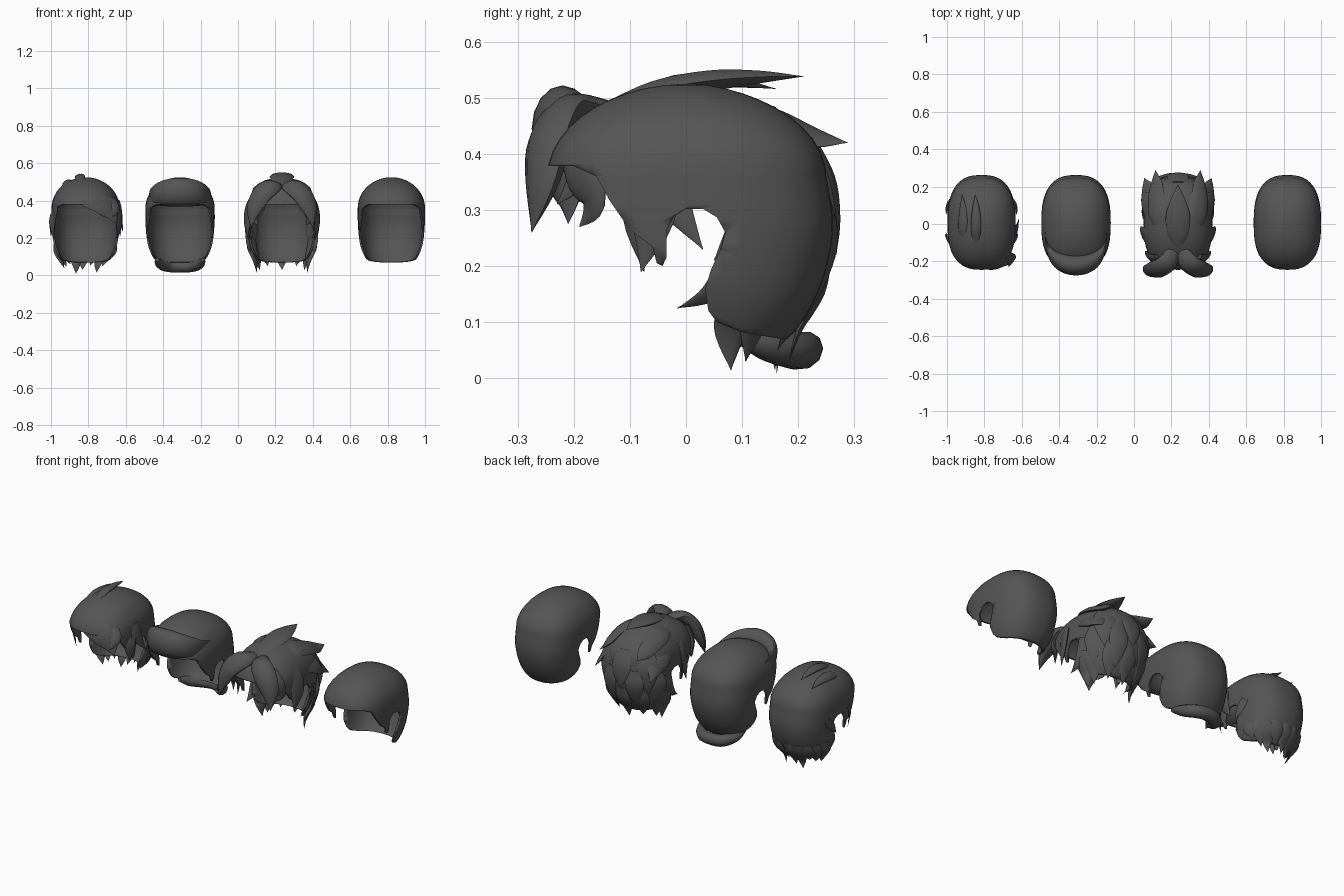
import bpy, bmesh, math
from mathutils import Vector

if "Cube" in bpy.data.objects:
    bpy.data.objects.remove(bpy.data.objects["Cube"])

dark = bpy.data.materials.new("dark_hair")
dark.diffuse_color = (.09, .09, .09, 1)
dark.use_nodes = True
dark.node_tree.nodes["Principled BSDF"].inputs["Base Color"].default_value = dark.diffuse_color


def spline(pts, steps):
    # Catmull-Rom interpolation of tuples of any length
    out = []
    for i in range(len(pts) - 1):
        a, b, c, d = pts[max(i - 1, 0)], pts[i], pts[i + 1], pts[min(i + 2, len(pts) - 1)]
        for k in range(steps):
            t = k / steps
            out.append(tuple(0.5 * (2 * q + (r - p) * t + (2 * p - 5 * q + 4 * r - s) * t * t
                                    + (3 * q - p - 3 * r + s) * t ** 3)
                             for p, q, r, s in zip(a, b, c, d)))
    out.append(tuple(pts[-1]))
    return out


def smooth(ob, angle=50):
    bpy.ops.object.select_all(action='DESELECT')
    ob.select_set(True)
    bpy.context.view_layer.objects.active = ob
    bpy.ops.object.shade_smooth_by_angle(angle=math.radians(angle))


def skin(name, rings, x, angle=50):
    # closed loft through rings of equal length
    bm = bmesh.new()
    vs = [[bm.verts.new(p) for p in r] for r in rings]
    n = len(rings[0])
    for a, b in zip(vs, vs[1:]):
        for i in range(n):
            j = (i + 1) % n
            bm.faces.new((a[i], a[j], b[j], b[i]))
    bm.faces.new(vs[0][::-1])
    bm.faces.new(vs[-1])
    bmesh.ops.recalc_face_normals(bm, faces=bm.faces)
    me = bpy.data.meshes.new(name)
    bm.to_mesh(me)
    bm.free()
    me.materials.append(dark)
    ob = bpy.data.objects.new(name, me)
    bpy.context.collection.objects.link(ob)
    ob.location.x = x
    smooth(ob, angle)
    return ob


# head-shaped levels: z, half width, front y, back y, squareness
ROWS = []
for k in range(12):
    t = math.radians(88 - k * 8)
    c = math.cos(t)
    ROWS.append((.36 + .165 * math.sin(t), .18 * c, .005 - .252 * c, .005 + .245 * c ** 1.15, 2 + .6 * c))
ROWS += spline([(.36, .18, -.247, .25, 2.6), (.28, .18, -.245, .262, 2.6), (.21, .175, -.22, .254, 2.5),
                (.15, .163, -.16, .234, 2.4), (.1, .142, -.1, .206, 2.3), (.065, .118, -.06, .175, 2.2),
                (.02, .07, 0, .12, 2)], 3)


def on(a, row, out=0.0):
    # point on a level; a = 0 is the back, positive towards +x
    z, w, f, b, n = row
    s, c = math.sin(a), math.cos(a)
    return ((w + out) * math.copysign(abs(s) ** (2 / n), s),
            (f + b) / 2 + ((b - f) / 2 + out) * math.copysign(abs(c) ** (2 / n), c), z)


def at(a, z, out):
    for p, q in zip(ROWS, ROWS[1:]):
        if q[0] <= z <= p[0] and p[0] > q[0]:
            t = (p[0] - z) / (p[0] - q[0])
            return on(a, [u + (v - u) * t for u, v in zip(p, q)], out)
    return on(a, ROWS[-1], out)


# side outline of the hair: fringe, sideburn, ear arch, nape
OUTLINE = [(-.4, .38), (-.2, .378), (-.16, .36), (-.135, .315), (-.1, .265), (-.06, .235),
           (-.052, .205), (-.042, .2), (-.035, .215), (-.034, .265), (-.022, .288), (0, .302),
           (.03, .302), (.055, .287), (.07, .26), (.062, .23), (.045, .195), (.034, .16),
           (.04, .12), (.055, .1), (.1, .082), (.17, .07), (.4, .07), (.4, .7), (-.4, .7)]


def cap(name, x, wide=1.0):
    rings = [[on(i * math.tau / 48, r) for i in range(48)] for r in ROWS]
    rings = [[(p[0] * wide, p[1], p[2]) for p in r] for r in rings]
    ob = skin(name, rings, x)
    m = ob.modifiers.new("shell", 'SOLIDIFY')
    m.thickness, m.offset = .01, -1
    cut = skin("outline_cutter", [[(sx, y, z) for y, z in OUTLINE] for sx in (-.4, .4)], x)
    cut.hide_render = True
    m = ob.modifiers.new("trim", 'BOOLEAN')
    m.operation, m.object, m.solver = 'INTERSECT', cut, 'EXACT'
    smooth(ob, 40)
    for m in [m.name for m in ob.modifiers if m.type in ('SOLIDIFY', 'BOOLEAN')]:
        bpy.ops.object.modifier_apply(modifier=m)
    bpy.data.objects.remove(cut)


def lock(name, x, pts, thick=.35):
    # flattened tapering strand; pts are (x, y, z, half width)
    p = spline(pts, 5)
    v = [Vector(q[:3]) for q in p]
    rings = []
    for i, c in enumerate(v):
        t = (v[min(i + 1, len(v) - 1)] - v[max(i - 1, 0)]).normalized()
        n = c - Vector((0, .01, .3))
        n = (n - t * n.dot(t)).normalized()
        s = t.cross(n)
        w = max(p[i][3], .0008)
        rings.append([c + s * w * math.cos(a) + n * w * thick * math.sin(a)
                      for a in (k * math.tau / 10 for k in range(10))])
    skin(name, rings, x)


def pair(name, x, pts, thick=.35):
    for side, s in (("left", -1), ("right", 1)):
        lock(f"{name}_{side}", x, [(s * q[0],) + tuple(q[1:]) for q in pts], thick)


def hanging(name, x, a, top, tip, w, lean=0.0, flare=.012):
    # spike lying on the head and hanging to a point
    pts = []
    for t, k, o in ((0, .5, 0), (.35, 1, .004), (.7, .65, .006), (1, 0, flare)):
        z = top + (tip - top) * t
        p = at(a + lean * t, max(z, .062), o)
        pts.append((p[0], p[1], z, w * k))
    lock(name, x, pts, .2)


# plain short cap
cap("plain_hair_cap", .82)

# side-swept hair
X = -.815
cap("swept_hair_cap", X, 1.01)
lock("swept_fringe", X, [(-.09, -.15, .45, .03), (0, -.205, .42, .055), (.08, -.215, .385, .06),
                         (.135, -.205, .335, .045), (.165, -.21, .275, 0)], .25)
lock("fringe_curl", X, [(.13, -.17, .41, .03), (.16, -.19, .36, .03), (.145, -.23, .31, 0)])
for i in range(9):
    u = i / 4 - 1
    hanging(f"nape_spike_{i}", X, u * 1.25, .17, .008 + .022 * (i % 3) + .03 * u * u, .034, -.12, 0)
pair("ear_tuft", X, [(.178, .12, .3, .02), (.183, .09, .26, .022), (.186, .05, .21, 0)], .2)
lock("side_tuft", X, [(.172, -.04, .4, .03), (.186, -.03, .33, .035), (.2, .03, .23, 0)], .25)
pair("sideburn_tuft", X, [(.178, -.07, .33, .025), (.18, -.085, .28, .03), (.172, -.075, .19, 0)], .2)
for i, (lx, z) in enumerate(((-.1, .495), (-.03, .528))):
    lock(f"crown_strand_{i}", X, [(lx, -.12, z - .04, .015), (lx, -.02, z - .002, .028),
                                  (lx, .08, z, .02), (lx - .005, .16, z - .012, 0)], .5)

# slicked hair with front roll and nape roll
X = -.31
cap("rolled_hair_cap", X, 1.03)
roll = []
for k in range(25):
    a = math.radians(-88 + k * 176 / 24)
    c, s = math.cos(a), math.sin(a)
    roll.append([(.165 * s, -.02 - .2 * c ** .6 - .055 * c ** .5 * math.cos(b),
                  .412 + .033 * c + (.025 + .052 * c) * math.sin(b))
                 for b in (j * math.tau / 16 for j in range(16))])
skin("front_roll", roll, X)
lock("nape_roll", X, [(-.122, .08, .085, .012), (-.105, .14, .062, .03), (-.06, .195, .05, .036),
                      (0, .21, .05, .036), (.06, .195, .05, .036), (.105, .14, .062, .03),
                      (.122, .08, .085, .012)], .9)

# layered spiky hair with parted fringe
X = .235
cap("spiky_hair_cap", X, 1.02)
pair("parted_fringe", X, [(.02, -.13, .475, .03), (.055, -.205, .475, .055), (.11, -.24, .43, .06),
                          (.15, -.255, .35, .045), (.165, -.275, .26, 0)], .55)
pair("inner_fringe", X, [(.1, -.19, .44, .04), (.14, -.185, .37, .045), (.15, -.165, .31, .03),
                         (.13, -.19, .27, 0)])
lock("crown_spike", X, [(0, -.16, .48, .01), (0, -.06, .513, .055), (0, .04, .53, .065),
                        (0, .13, .537, .04), (0, .21, .538, 0)], .3)
pair("crown_side_spike", X, [(.07, -.08, .475, .03), (.1, .04, .485, .06), (.115, .15, .455, .05),
                             (.115, .22, .43, .035), (.12, .288, .42, 0)], .3)
pair("outer_spike", X, [(.14, .02, .42, .04), (.16, .12, .38, .055), (.165, .19, .34, .04),
                        (.18, .245, .29, 0)], .3)
pair("temple_lock", X, [(.15, -.08, .42, .04), (.176, -.06, .36, .05), (.186, -.06, .28, .04),
                        (.18, -.08, .19, 0)], .25)
pair("cheek_lock", X, [(.178, .1, .28, .03), (.178, .08, .2, .03), (.175, .04, .15, .02),
                       (.17, -.015, .125, 0)], .25)
pair("neck_lock", X, [(.165, .12, .2, .04), (.158, .1, .14, .045), (.143, .08, .09, .035),
                      (.135, .08, .015, 0)], .25)
for row, (top, tip, n, spread) in enumerate(((.43, .2, 3, .7), (.33, .1, 4, 1.0), (.22, .03, 5, 1.1))):
    for i in range(n):
        a = (i / (n - 1) * 2 - 1) * spread
        hanging(f"back_spike_{row}_{i}", X, a, top, tip + .02 * (i % 2), .06 - .008 * row, a * .1)
